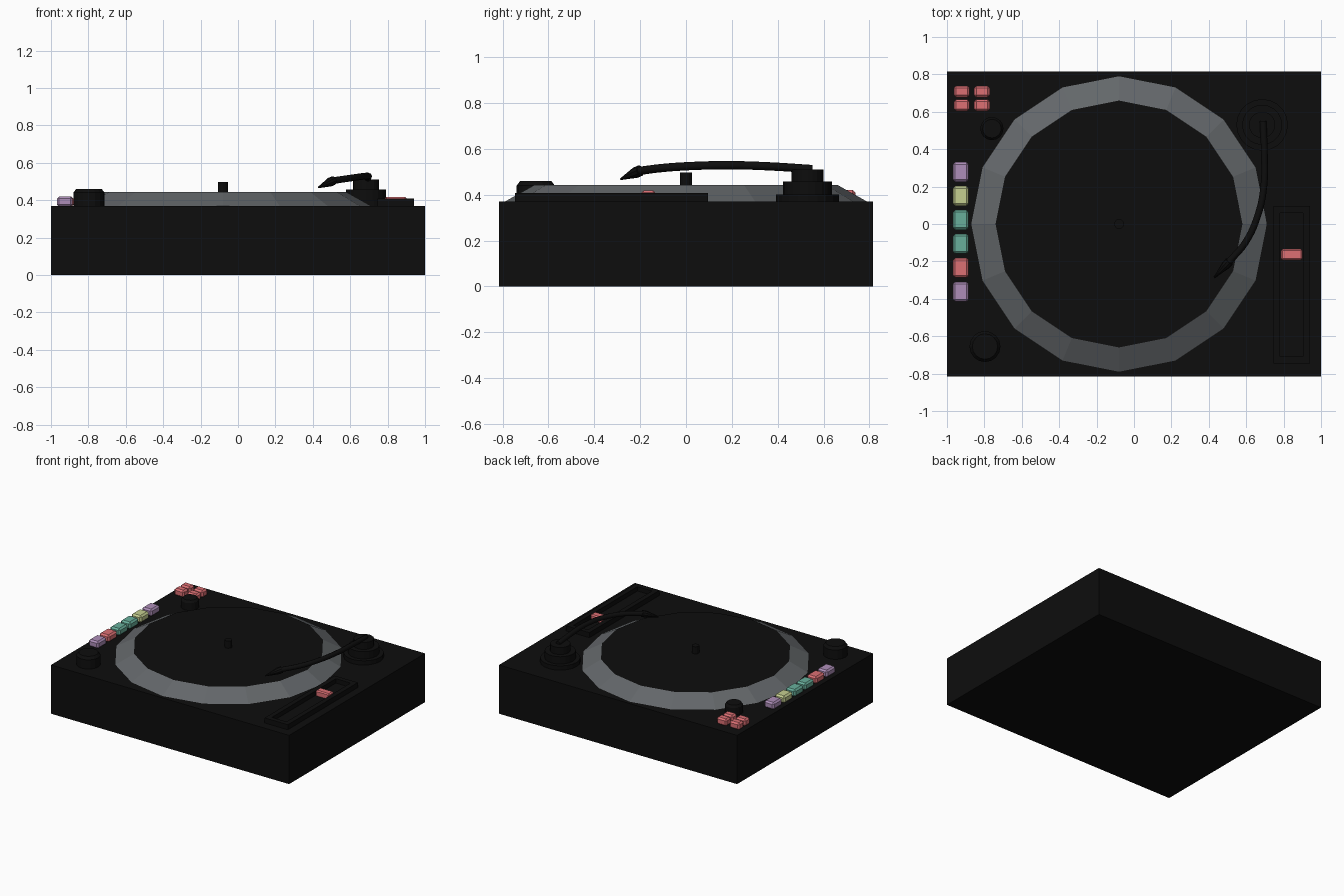
import bpy, math
from mathutils import Vector

if "Cube" in bpy.data.objects:
    bpy.data.objects.remove(bpy.data.objects["Cube"])


def mat(name, r, g, b):
    m = bpy.data.materials.new(name)
    m.diffuse_color = (r, g, b, 1)
    m.use_nodes = True
    m.node_tree.nodes["Principled BSDF"].inputs["Base Color"].default_value = m.diffuse_color
    return m


BLACK = mat("black", 0.004, 0.004, 0.004)
GREY = mat("platter grey", 0.125, 0.135, 0.143)
RED = mat("coral red", 0.72, 0.16, 0.175)
PURPLE = mat("lilac", 0.42, 0.27, 0.48)
YELLOW = mat("pale yellow", 0.56, 0.62, 0.28)
TEAL = mat("teal", 0.14, 0.43, 0.33)
TOP = 0.37  # top surface of the case


def make(name, verts, faces, m):
    me = bpy.data.meshes.new(name)
    me.from_pydata(verts, [], faces)
    me.materials.append(m)
    ob = bpy.data.objects.new(name, me)
    bpy.context.collection.objects.link(ob)
    return ob


def box(name, x0, x1, y0, y1, z0, z1, m, bevel=0):
    v = [(x, y, z) for z in (z0, z1) for x, y in ((x0, y0), (x1, y0), (x1, y1), (x0, y1))]
    f = [(3, 2, 1, 0), (4, 5, 6, 7)] + [(i, (i + 1) % 4, (i + 1) % 4 + 4, i + 4) for i in range(4)]
    ob = make(name, v, f, m)
    if bevel:
        mod = ob.modifiers.new("bevel", 'BEVEL')
        mod.width = bevel
        mod.segments = 1
    return ob


def lathe(name, cx, cy, profile, m, n=16):
    """Stack of rings (radius, z), capped at both ends."""
    v = [(cx + r * math.cos(2 * math.pi * i / n), cy + r * math.sin(2 * math.pi * i / n), z)
         for r, z in profile for i in range(n)]
    f = [(k * n + i, k * n + (i + 1) % n, (k + 1) * n + (i + 1) % n, (k + 1) * n + i)
         for k in range(len(profile) - 1) for i in range(n)]
    f.append(tuple(reversed(range(n))))
    f.append(tuple(range((len(profile) - 1) * n, len(profile) * n)))
    return make(name, v, f, m)


# Case
box("case", -1, 1, -0.815, 0.815, 0, TOP, BLACK)

# Platter: sloped grey rim, black record surface on top
platter = lathe("platter", -0.08, 0, [(0.79, TOP - 0.01), (0.79, TOP), (0.66, 0.443)], GREY)
platter.data.materials.append(BLACK)
for p in platter.data.polygons:
    if p.normal.z > 0.95:
        p.material_index = 1
lathe("spindle", -0.08, 0, [(0.026, 0.43), (0.026, 0.497)], BLACK, 12)

# Knobs
lathe("start_knob", -0.797, -0.655, [(0.083, TOP - 0.01), (0.083, 0.44), (0.068, 0.46)], BLACK)
lathe("power_knob", -0.76, 0.51, [(0.062, TOP - 0.01), (0.062, 0.425), (0.05, 0.442)], BLACK)

# Column of coloured pads
for i, m in enumerate((PURPLE, YELLOW, TEAL, TEAL, RED, PURPLE)):
    y = 0.278 - i * 0.128
    box(f"pad_{i + 1}", -0.968, -0.884, y - 0.053, y + 0.053, TOP - 0.005, 0.42, m, 0.012)

# Block of four red buttons
for i, x in enumerate((-0.921, -0.813)):
    for j, y in enumerate((0.708, 0.635)):
        box(f"red_button_{i}{j}", x - 0.042, x + 0.042, y - 0.031, y + 0.031, TOP - 0.005, 0.42, RED, 0.012)

# Pitch slider: raised frame around an open slot, with red handle
X0, X1, Y0, Y1 = 0.745, 0.94, -0.745, 0.095
W = 0.036
outer = [(X0, Y0), (X1, Y0), (X1, Y1), (X0, Y1)]
inner = [(X0 + W, Y0 + W), (X1 - W, Y0 + W), (X1 - W, Y1 - W), (X0 + W, Y1 - W)]
loops = [(outer, TOP - 0.01), (outer, 0.408), (inner, 0.408), (inner, TOP + 0.005)]
verts = [(x, y, z) for pts, z in loops for x, y in pts]
faces = [(k * 4 + i, k * 4 + (i + 1) % 4, k * 4 + 4 + (i + 1) % 4, k * 4 + 4 + i)
         for k in range(3) for i in range(4)] + [(12, 13, 14, 15), (3, 2, 1, 0)]
make("slider_frame", verts, faces, BLACK)
box("slider_handle", 0.785, 0.9, -0.193, -0.135, TOP, 0.418, RED, 0.008)

# Tonearm pivot: three stepped drums
lathe("arm_pivot", 0.685, 0.53,
      [(0.138, TOP - 0.01), (0.138, 0.402), (0.107, 0.402), (0.107, 0.457),
       (0.07, 0.457), (0.07, 0.51)], BLACK, 20)

# Curved tonearm tube
path = [(0.69, 0.55, 0.512), (0.697, 0.38, 0.523), (0.694, 0.2, 0.529), (0.66, 0.04, 0.526),
        (0.595, -0.1, 0.517), (0.5, -0.21, 0.503)]
cu = bpy.data.curves.new("tonearm", 'CURVE')
cu.dimensions = '3D'
cu.bevel_depth = 0.018
cu.bevel_resolution = 2
cu.resolution_u = 5
cu.use_fill_caps = True
sp = cu.splines.new('BEZIER')
sp.bezier_points.add(len(path) - 1)
for bp, co in zip(sp.bezier_points, path):
    bp.co = co
    bp.handle_left_type = bp.handle_right_type = 'AUTO'
cu.materials.append(BLACK)
arm = bpy.data.objects.new("tonearm", cu)
bpy.context.collection.objects.link(arm)

# Tapered cartridge at the end of the arm
a, b = Vector((0.51, -0.2, 0.505)), Vector((0.43, -0.285, 0.468))
head = lathe("cartridge", 0, 0, [(0.024, 0), (0.024, 0.03), (0.004, (b - a).length)], BLACK, 10)
head.rotation_euler = (b - a).to_track_quat('Z', 'Y').to_euler()
head.location = a
